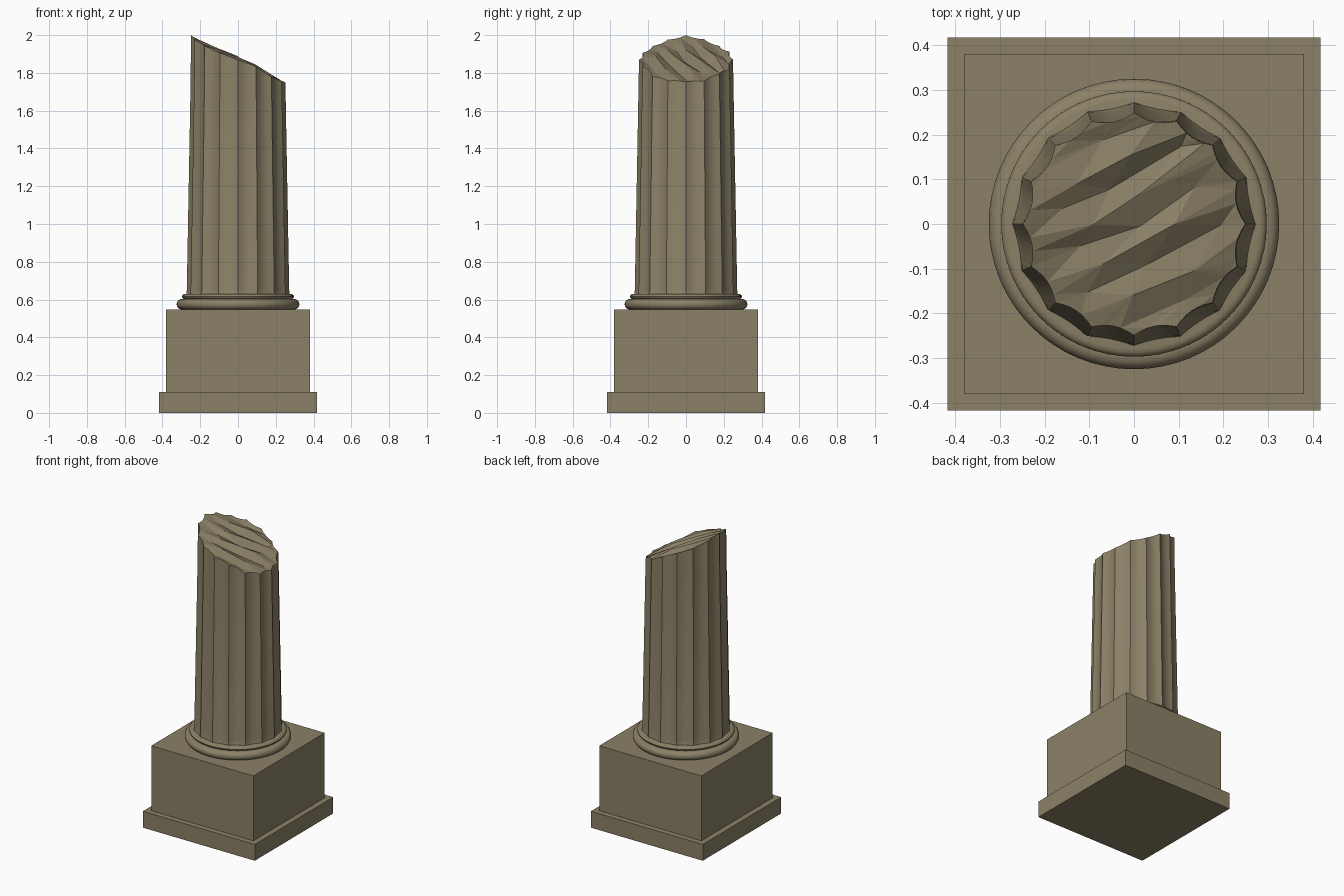
import bpy, bmesh, math, random
from mathutils import Vector
from mathutils.geometry import delaunay_2d_cdt

if "Cube" in bpy.data.objects:
    bpy.data.objects.remove(bpy.data.objects["Cube"])

random.seed(7)
stone = bpy.data.materials.new("weathered stone")
stone.diffuse_color = (0.26, 0.22, 0.135, 1)
stone.use_nodes = True
stone.node_tree.nodes["Principled BSDF"].inputs["Base Color"].default_value = stone.diffuse_color


def finish(bm, name, smooth_angle=None, flat=()):
    """Turn a bmesh into an object, smoothing all but the flat faces."""
    bmesh.ops.recalc_face_normals(bm, faces=bm.faces)
    if smooth_angle:
        flat = set(flat)
        for f in bm.faces:
            f.smooth = f not in flat
        for e in bm.edges:
            e.smooth = e.calc_face_angle(0) < math.radians(smooth_angle)
    me = bpy.data.meshes.new(name)
    bm.to_mesh(me)
    bm.free()
    me.materials.append(stone)
    ob = bpy.data.objects.new(name, me)
    bpy.context.collection.objects.link(ob)
    return ob


def skin(bm, rings):
    """Bridge successive closed rings of vertices with quads."""
    n = len(rings[0])
    for a, b in zip(rings, rings[1:]):
        for i in range(n):
            j = (i + 1) % n
            bm.faces.new((a[i], a[j], b[j], b[i]))


def slab(name, half, z0, z1):
    bm = bmesh.new()
    bmesh.ops.create_cube(bm, size=1)
    for v in bm.verts:
        v.co = (v.co.x * 2 * half, v.co.y * 2 * half, z0 if v.co.z < 0 else z1)
    finish(bm, name)


# Square pedestal
slab("pedestal_foot", 0.417, 0, 0.11)
slab("pedestal_block", 0.38, 0.11, 0.547)

# Round base moulding: large roll with a smaller roll above
profile = []
for r, z, h, w, n in ((0.297, 0.575, 0.028, 0.028, 8), (0.279, 0.616, 0.014, 0.018, 6)):
    for k in range(n + 1):
        a = -math.pi / 2 + math.pi * k / n
        profile.append((r + w * math.cos(a), z + h * math.sin(a)))
bm = bmesh.new()
rings = [[bm.verts.new((r * math.cos(a), r * math.sin(a), z))
          for a in (2 * math.pi * i / 64 for i in range(64))] for r, z in profile]
skin(bm, rings)
bm.faces.new(rings[0])
bm.faces.new(rings[-1])
finish(bm, "base_moulding", 35)

# Fluted tapering shaft
FLUTES, SEG = 16, 6
COUNT = FLUTES * SEG


def fluted(radius, depth):
    pts = []
    for i in range(COUNT):
        t = (i % SEG) / SEG
        r = radius - depth * (1 - (2 * t - 1) ** 2)
        a = 2 * math.pi * i / COUNT
        pts.append((r * math.cos(a), r * math.sin(a)))
    return pts


bm = bmesh.new()
rings = []
for z, r, d in ((0.625, 0.272, 0.008), (0.64, 0.2715, 0.012),
                (0.66, 0.271, 0.016), (1.745, 0.251, 0.016)):
    rings.append([bm.verts.new((x, y, z)) for x, y in fluted(r, d)])

# Jagged sloping rim, jittered at each flute edge
jag = [random.uniform(-0.014, 0.01) for _ in range(FLUTES)]
jag[FLUTES // 2] = 0.01
rim_xy = fluted(0.249, 0.016)
rim = []
for i, (x, y) in enumerate(rim_xy):
    t = (i % SEG) / SEG
    k = i // SEG
    z = 1.873 - 0.468 * x + jag[k] * (1 - t) + jag[(k + 1) % FLUTES] * t
    rim.append(Vector((x, y, min(2.0, max(1.752, z)))))
rings.append([bm.verts.new(p) for p in rim])
skin(bm, rings)
bm.faces.new(rings[0])

# Broken top: diagonal splintered ridges, triangulated in a squeezed plane
ca, sa = math.cos(math.radians(27)), math.sin(math.radians(27))
inner = []
for row in range(-4, 5):
    for col in range(-2, 3):
        u = col * 0.15 + (row % 2) * 0.07 + random.uniform(-0.03, 0.03)
        v = row * 0.048 + random.uniform(-0.012, 0.012)
        if math.hypot(u, v) < 0.205:
            x, y = u * ca - v * sa, u * sa + v * ca
            bump = (0.014 if row % 2 else -0.016) + random.uniform(-0.008, 0.008)
            inner.append(Vector((x, y, 1.873 - 0.468 * x + bump)))
points = rim + inner
squeezed = [Vector(((p.x * ca + p.y * sa) * 0.4, -p.x * sa + p.y * ca)) for p in points]
loop = [(i, (i + 1) % COUNT) for i in range(COUNT)]
out = delaunay_2d_cdt(squeezed, loop, [], 1, 1e-6)
top_verts = rings[-1] + [bm.verts.new(p) for p in inner]
source = [ids[0] for ids in out[3]]
top = [bm.faces.new([top_verts[source[i]] for i in f]) for f in out[2]]
finish(bm, "broken_fluted_shaft", 30, top)
